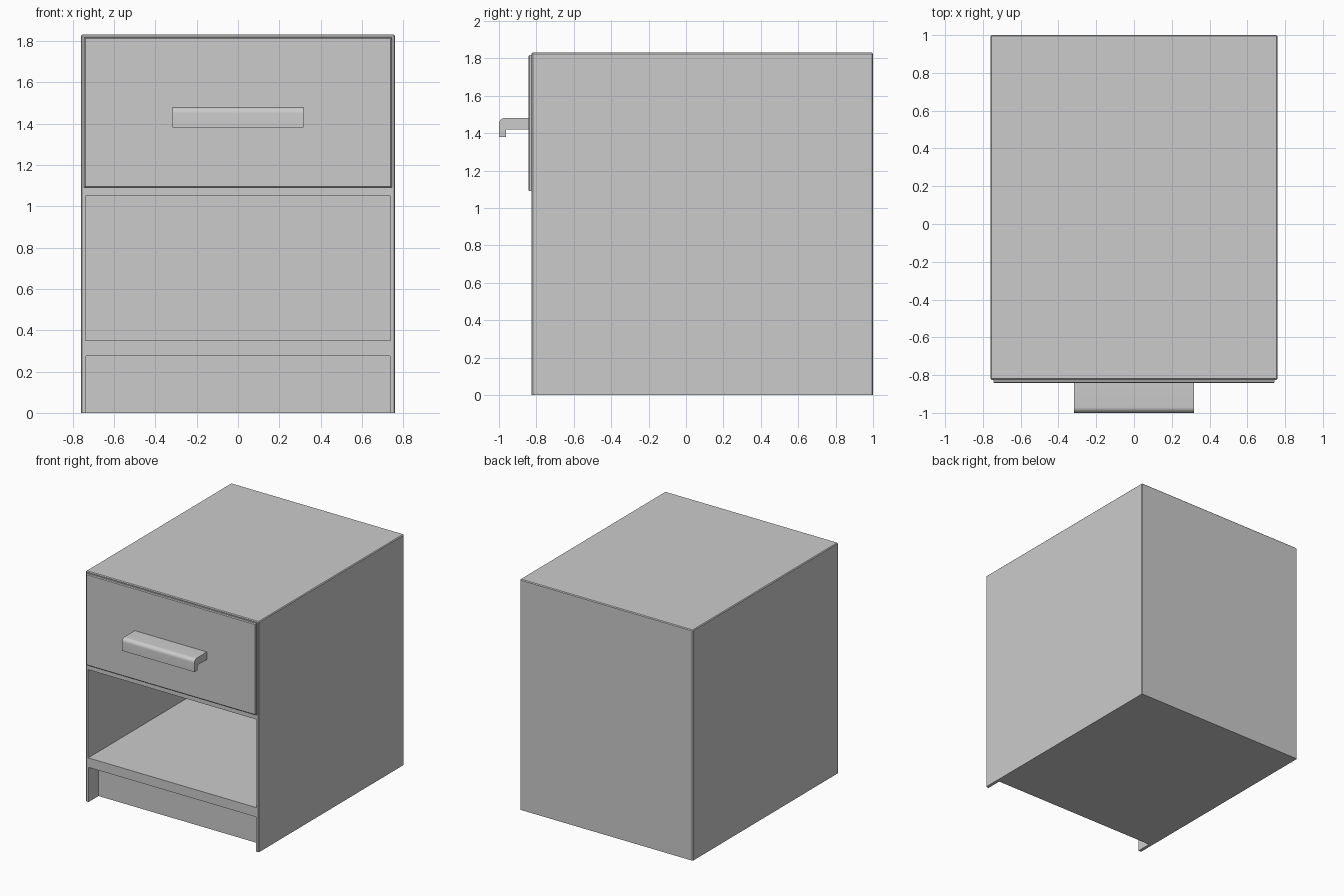
import bpy, bmesh, math

if "Cube" in bpy.data.objects:
    bpy.data.objects.remove(bpy.data.objects["Cube"])


def finish(name, bm):
    bmesh.ops.recalc_face_normals(bm, faces=bm.faces)
    mesh = bpy.data.meshes.new(name)
    bm.to_mesh(mesh)
    bm.free()
    ob = bpy.data.objects.new(name, mesh)
    bpy.context.collection.objects.link(ob)
    return ob


def box(name, x, y, z, bevel=0.0, keep=lambda e: True):
    """Box spanning three (low, high) ranges; bevels the edges chosen by keep."""
    bm = bmesh.new()
    bmesh.ops.create_cube(bm, size=1)
    for v in bm.verts:
        v.co = [(lo + hi) / 2 + c * (hi - lo) for c, (lo, hi) in zip(v.co, (x, y, z))]
    if bevel:
        bmesh.ops.bevel(bm, geom=[e for e in bm.edges if keep(e)], offset=bevel,
                        segments=1, profile=0.5, affect='EDGES')
    return finish(name, bm)


def cut(target, cutter):
    cutter.hide_render = True
    cutter.hide_viewport = False
    cutter.display_type = 'WIRE'
    mod = target.modifiers.new(cutter.name, 'BOOLEAN')
    mod.operation, mod.solver, mod.object = 'DIFFERENCE', 'EXACT', cutter


# Cabinet body with crisp small chamfers, flat on the floor
body = box("cabinet_body", (-0.76, 0.76), (-0.825, 1.0), (0, 1.83), 0.006,
           lambda e: max(v.co.z for v in e.verts) > 0.01)

# Open shelf niche and recessed plinth
cut(body, box("niche_cutter", (-0.738, 0.738), (-1.0, 0.975), (0.35, 1.05)))
cut(body, box("plinth_cutter", (-0.735, 0.735), (-1.0, -0.70), (-0.1, 0.275)))

# Drawer front sitting slightly proud of the body
box("drawer_front", (-0.745, 0.745), (-0.843, -0.82), (1.09, 1.817), 0.006,
    lambda e: max(v.co.y for v in e.verts) < -0.83)

# Hooked pull: L-shaped section with a rounded front corner, swept across x
r = 0.03
profile = [(-0.84, 1.42), (-0.84, 1.48)]
profile += [(-1 + r - r * math.sin(a), 1.48 - r + r * math.cos(a))
            for a in (i * math.pi / 16 for i in range(9))]
profile += [(-1.0, 1.38), (-0.962, 1.38), (-0.962, 1.42)]
bm = bmesh.new()
face = bm.faces.new([bm.verts.new((-0.317, y, z)) for y, z in profile])
ext = bmesh.ops.extrude_face_region(bm, geom=[face], use_keep_orig=True)
bmesh.ops.translate(bm, vec=(0.634, 0, 0),
                    verts=[g for g in ext["geom"] if isinstance(g, bmesh.types.BMVert)])
pull = finish("drawer_pull", bm)
bpy.context.view_layer.objects.active = pull
pull.select_set(True)
bpy.ops.object.shade_smooth_by_angle(angle=math.radians(30))
